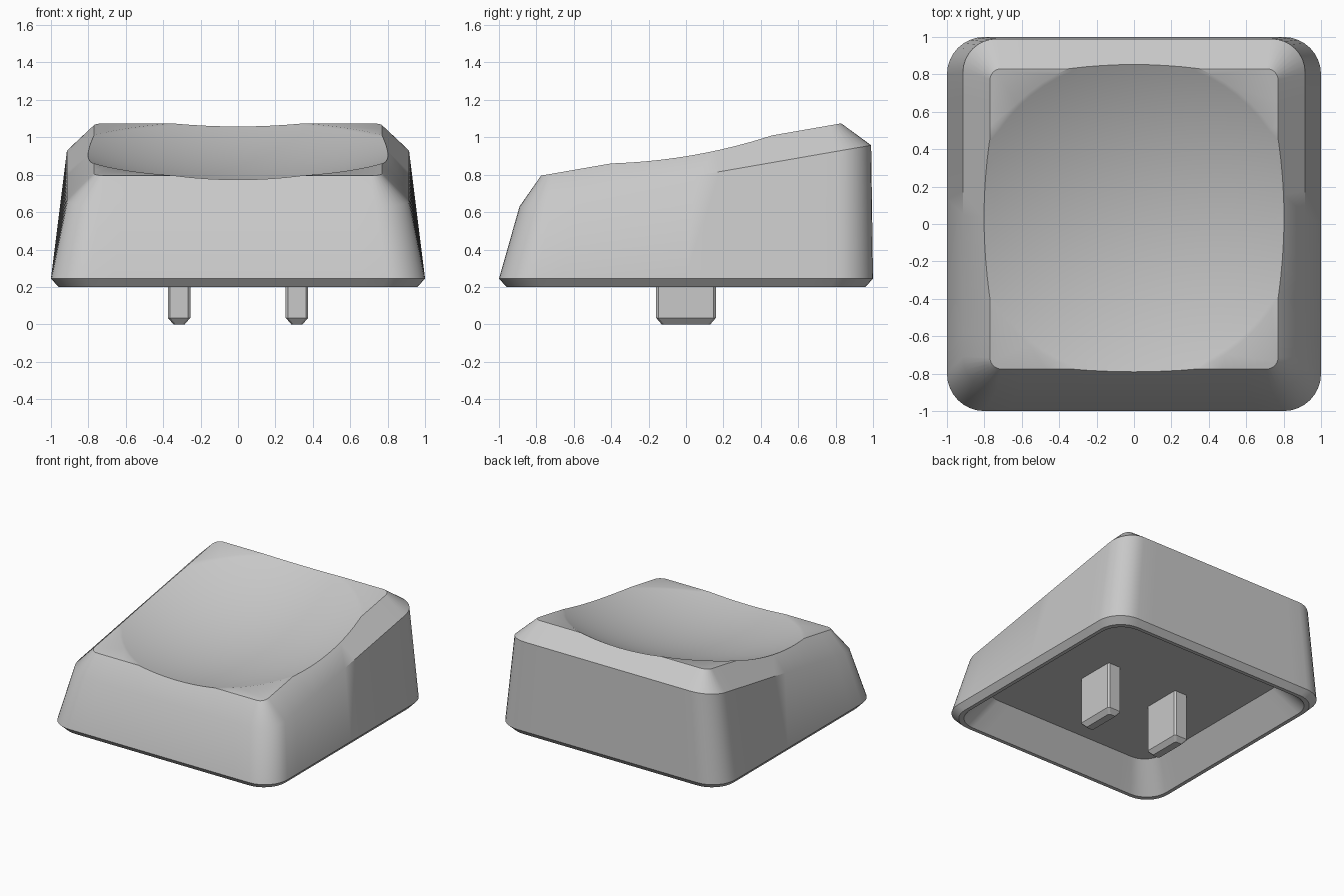
import bpy, bmesh, math
from mathutils import Matrix, Vector

cube = bpy.data.objects.get("Cube")
if cube:
    bpy.data.objects.remove(cube, do_unlink=True)

grey = bpy.data.materials.new("light_grey")
grey.use_nodes = True
tint = (0.58, 0.58, 0.58, 1)
grey.diffuse_color = tint
grey.node_tree.nodes["Principled BSDF"].inputs["Base Color"].default_value = tint

TILT = 0.174  # rise of the top per unit of depth


def ring(x0, x1, y0, y1, r, z, slope=0.0, arc=8, side=12):
    """Rounded rectangle; every straight side is split so rings bridge evenly."""
    corners = [(x1 - r, y1 - r), (x0 + r, y1 - r), (x0 + r, y0 + r), (x1 - r, y0 + r)]
    pts = []
    for q, (cx, cy) in enumerate(corners):
        for i in range(arc + 1):
            a = math.pi / 2 * (q + i / arc)
            pts.append(Vector((cx + r * math.cos(a), cy + r * math.sin(a), 0)))
        nx, ny = corners[(q + 1) % 4]
        a = math.pi / 2 * (q + 1)
        end = Vector((nx + r * math.cos(a), ny + r * math.sin(a), 0))
        start = pts[-1]
        pts += [start.lerp(end, i / side) for i in range(1, side)]
    for p in pts:
        p.z = z + slope * p.y
    return pts


def make_object(name, bm):
    bmesh.ops.recalc_face_normals(bm, faces=bm.faces)
    mesh = bpy.data.meshes.new(name)
    bm.to_mesh(mesh)
    bm.free()
    mesh.materials.append(grey)
    obj = bpy.data.objects.new(name, mesh)
    bpy.context.collection.objects.link(obj)
    return obj


def loft(name, rings):
    """Skin a stack of rings and cap both ends."""
    bm = bmesh.new()
    loops = [[bm.verts.new(p) for p in pts] for pts in rings]
    n = len(loops[0])
    for low, high in zip(loops, loops[1:]):
        for i in range(n):
            j = (i + 1) % n
            bm.faces.new((low[i], low[j], high[j], high[i]))
    bm.faces.new(loops[0])
    bm.faces.new(loops[-1])
    return make_object(name, bm)


def smooth(obj, degrees):
    bpy.ops.object.select_all(action="DESELECT")
    obj.select_set(True)
    bpy.context.view_layer.objects.active = obj
    bpy.ops.object.shade_smooth_by_angle(angle=math.radians(degrees))


# Shell: cavity ceiling, inner wall, rim, skirt, shoulder, sloped top
shell = loft("cap_shell", [
    ring(-0.78, 0.78, -0.78, 0.78, 0.15, 0.405),
    ring(-0.93, 0.93, -0.93, 0.93, 0.18, 0.20),
    ring(-0.96, 0.96, -0.96, 0.96, 0.19, 0.20),
    ring(-1, 1, -1, 1, 0.20, 0.245),
    ring(-0.915, 0.915, -0.89, 0.99, 0.18, 0.785, TILT),
    ring(-0.77, 0.77, -0.775, 0.83, 0.06, 0.93, TILT),
])

# Shallow spherical dish cut into the tilted top
radius, dish = 2.4, 0.885
normal = Vector((0, -TILT, 1)).normalized()
middle = Vector((0, 0.03, 0.93 + TILT * 0.03))
bm = bmesh.new()
bmesh.ops.create_uvsphere(bm, u_segments=64, v_segments=128, radius=radius)
lift = math.sqrt(radius ** 2 - dish ** 2)
place = Matrix.Translation(middle + normal * lift) @ Matrix.Rotation(math.atan(TILT), 4, "X")
bmesh.ops.transform(bm, matrix=place, verts=bm.verts)
cutter = make_object("dish_cutter", bm)
cutter.hide_render = True

cut = shell.modifiers.new("dish", "BOOLEAN")
cut.operation = "DIFFERENCE"
cut.solver = "EXACT"
cut.object = cutter
bpy.context.view_layer.objects.active = shell
bpy.ops.object.modifier_apply(modifier=cut.name)
bpy.data.objects.remove(cutter, do_unlink=True)
smooth(shell, 36.4)

# Two mounting prongs with chamfered tips
for name, cx in (("left_prong", 0.315), ("right_prong", -0.315)):
    def section(hx, hy, z):
        return ring(cx - hx, cx + hx, -hy, hy, 0.012, z, arc=1, side=1)
    prong = loft(name, [section(0.03, 0.13, 0),
                        section(0.06, 0.16, 0.035),
                        section(0.06, 0.16, 0.43)])
    smooth(prong, 30)
